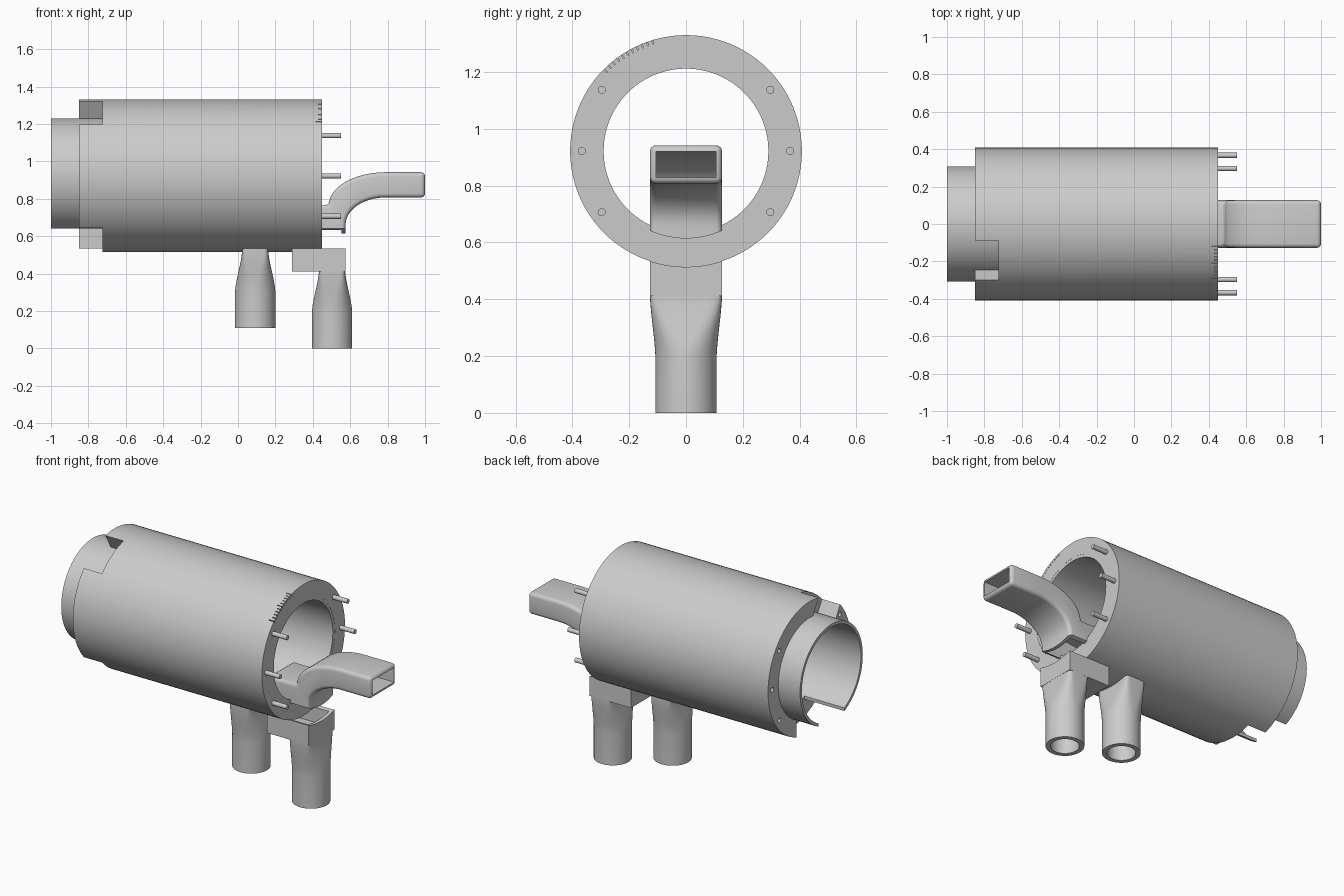
import bpy, bmesh
from math import sin, cos, pi, radians, copysign
from mathutils import Matrix, Vector

cube = bpy.data.objects.get("Cube")
if cube:
    bpy.data.objects.remove(cube, do_unlink=True)

grey = bpy.data.materials.new("plain_grey")
grey.use_nodes = True
grey.diffuse_color = (0.6, 0.6, 0.6, 1)
grey.node_tree.nodes["Principled BSDF"].inputs["Base Color"].default_value = (0.6, 0.6, 0.6, 1)

AXIS_Z, R_OUT, R_MID, R_IN = 0.922, 0.408, 0.308, 0.29
HALF, WALL = 0.127, 0.022
cutters = []


def make(name, bm):
    bmesh.ops.recalc_face_normals(bm, faces=bm.faces)
    me = bpy.data.meshes.new(name)
    bm.to_mesh(me)
    bm.free()
    me.materials.append(grey)
    ob = bpy.data.objects.new(name, me)
    bpy.context.collection.objects.link(ob)
    return ob


def cylinder(name, x0, x1, r, y=0, z=AXIS_Z, seg=96):
    bm = bmesh.new()
    mat = Matrix.Translation(((x0 + x1) / 2, y, z)) @ Matrix.Rotation(pi / 2, 4, 'Y')
    bmesh.ops.create_cone(bm, cap_ends=True, segments=seg, radius1=r, radius2=r,
                          depth=x1 - x0, matrix=mat)
    return make(name, bm)


def box(name, lo, hi, mat=Matrix()):
    bm = bmesh.new()
    lo, hi = Vector(lo), Vector(hi)
    bmesh.ops.create_cube(bm, size=1, matrix=mat @ Matrix.Translation((lo + hi) / 2)
                          @ Matrix.Diagonal((*(hi - lo), 1)))
    return make(name, bm)


def boolean(ob, tool, op='DIFFERENCE'):
    m = ob.modifiers.new(tool.name, 'BOOLEAN')
    m.operation, m.object, m.solver = op, tool, 'EXACT'
    tool.hide_render = True
    cutters.append(tool)
    return ob


def finish(ob):
    """Apply the modifiers, drop the cutters and shade."""
    bpy.context.view_layer.objects.active = ob
    bpy.ops.object.select_all(action='DESELECT')
    ob.select_set(True)
    for m in list(ob.modifiers):
        bpy.ops.object.modifier_apply(modifier=m.name)
    while cutters:
        bpy.data.objects.remove(cutters.pop(), do_unlink=True)
    bpy.ops.object.shade_smooth_by_angle(angle=radians(30))


def around(angle):
    """Frame on the tube axis whose z points outward, turned from the top towards -y."""
    return Matrix.Translation((0, 0, AXIS_Z)) @ Matrix.Rotation(radians(angle), 4, 'X')


# Main tube with locating notches, pin holes and engraved scale
tube = cylinder("outer_tube", -0.85, 0.45, R_OUT)
boolean(tube, cylinder("bore", -1, 1, R_MID))
boolean(tube, box("top_notch", (-0.9, -0.122, 0.25), (-0.725, 0.122, 0.5), around(30)))
boolean(tube, box("bottom_notch", (-0.9, -0.4, 0.4), (-0.725, HALF, 0.643)))
pin_spots = [(0.367 * cos(radians(a)), AXIS_Z + 0.367 * sin(radians(a)))
             for a in (-36, 0, 36, 144, 180, 216)]
for y, z in pin_spots:
    boolean(tube, cylinder("pin_hole", -0.9, -0.75, 0.014, y, z, 16))
for i in range(11):
    length = 0.035 if i % 5 == 0 else 0.022
    boolean(tube, box("scale_tick", (0.45 - length, -0.002, R_OUT - 0.015),
                      (0.5, 0.002, 0.45), around(17 + 2.8 * i)))
finish(tube)

# Inner sleeve, open underneath at the exposed end
sleeve = cylinder("inner_sleeve", -1, 0.449, R_MID)
boolean(sleeve, cylinder("sleeve_bore", -2, 2, R_IN))
boolean(sleeve, box("sleeve_gap", (-1.1, -HALF, 0.5), (-0.725, HALF, 0.75)))
finish(sleeve)

# Locating pins on the right end
for y, z in pin_spots:
    finish(cylinder("locating_pin", 0.44, 0.55, 0.014, y, z, 16))


def chute_body(name, inset, end):
    """Side outline of the curved chute, pushed out across its width."""
    def arc(cx, cz, rx, rz):
        return [(cx - rx * cos(t * pi / 24), cz + rz * sin(t * pi / 24)) for t in range(13)]
    upper = arc(0.79, 0.765, 0.305 - inset, 0.177 - inset)
    lower = arc(0.79, 0.66, 0.215 + inset, 0.147 + inset)
    outline = ([(0.29 + inset, 0.5), (0.29 + inset, 0.765 - inset)] + upper
               + [(end, 0.942 - inset), (end, 0.807 + inset)] + lower[::-1]
               + [(0.575 - inset, 0.5)])
    bm = bmesh.new()
    w = HALF - inset
    face = bm.faces.new([bm.verts.new((x, -w, z)) for x, z in outline])
    new = bmesh.ops.extrude_face_region(bm, geom=[face])["geom"]
    bmesh.ops.translate(bm, vec=(0, 2 * w, 0),
                        verts=[v for v in new if isinstance(v, bmesh.types.BMVert)])
    return make(name, bm)


# Curved rectangular chute seated in the bore
chute = chute_body("curved_chute", 0, 1)
bevel = chute.modifiers.new("rounded_edges", 'BEVEL')
bevel.width, bevel.segments, bevel.angle_limit = 0.022, 4, radians(60)
boolean(chute, chute_body("chute_channel", WALL, 1.1))
boolean(chute, cylinder("chute_seat", -2, 2, R_MID), 'INTERSECT')
boolean(chute, box("chute_end", (0, -1, 0), (1, 1, 2)), 'INTERSECT')
finish(chute)


def loft(name, cx, foot, inset, over):
    """Round pipe that blends into a rounded rectangle at the top."""
    n, rad = 48, 0.108 - inset
    a, b = 0.07 - inset, HALF - inset
    bm = bmesh.new()
    levels = [(foot - over, 0)] + [(foot + 0.2 + 0.21 * k / 8, k / 8) for k in range(9)] + [(0.6, 1)]
    rings = []
    for z, t in levels:
        s = t * t * (3 - 2 * t) * 0.5 + t * 0.5
        ring = []
        for i in range(n):
            c, d = cos(2 * pi * (i + 0.5) / n), sin(2 * pi * (i + 0.5) / n)
            rect = (copysign(abs(c) ** 0.22, c) * a, copysign(abs(d) ** 0.22, d) * b)
            ring.append(bm.verts.new((cx + rad * c * (1 - s) + rect[0] * s,
                                      rad * d * (1 - s) + rect[1] * s, z)))
        rings.append(ring)
    for r0, r1 in zip(rings, rings[1:]):
        for i in range(n):
            j = (i + 1) % n
            bm.faces.new((r0[i], r0[j], r1[j], r1[i]))
    bm.faces.new(rings[0])
    bm.faces.new(rings[-1])
    return make(name, bm)


# Two hose nozzles saddled to the underside of the tube
for name, cx, foot in (("middle_nozzle", 0.092, 0.108), ("end_nozzle", 0.503, 0)):
    nozzle = loft(name, cx, foot, 0, 0)
    if foot == 0:
        boolean(nozzle, box("side_box", (0.29, -HALF, 0.412), (0.574, HALF, 0.61)), 'UNION')
        boolean(nozzle, box("box_hollow", (0.312, -HALF + WALL, 0.434),
                            (0.552, HALF - WALL, 0.7)))
    boolean(nozzle, loft("nozzle_bore", cx, foot, WALL + 0.006, 0.05))
    boolean(nozzle, cylinder("saddle", -2, 2, R_OUT))
    finish(nozzle)
